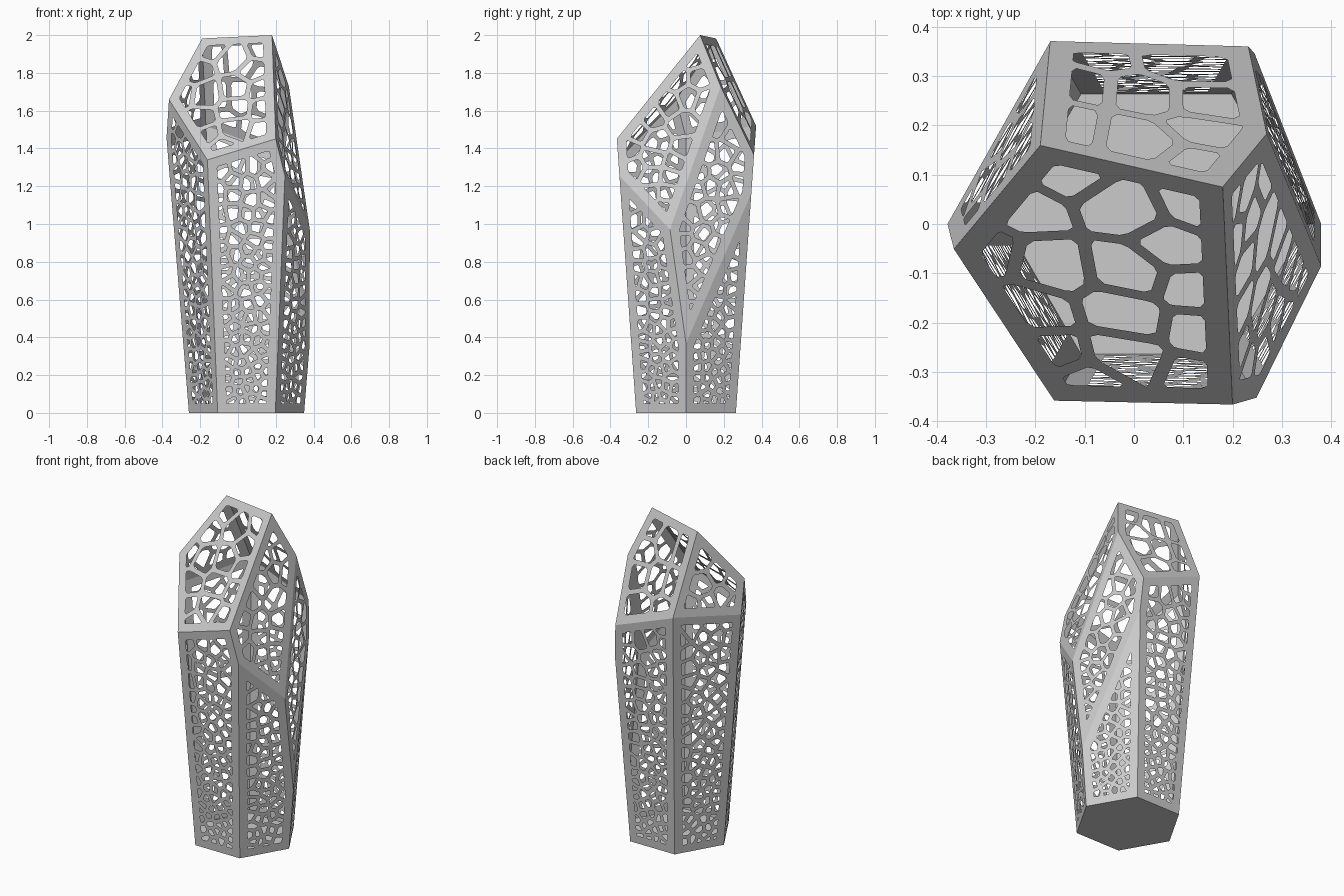
import bpy, bmesh, random
from math import cos, sin, radians
from mathutils import Vector as V
from mathutils.geometry import delaunay_2d_cdt

if "Cube" in bpy.data.objects:
    bpy.data.objects.remove(bpy.data.objects["Cube"])

random.seed(7)
MARGIN = 0.05        # solid frame round every facet
HALF_STRUT = 0.0115  # half the width of the lattice bars
CENTRE = V((0.04, 0, 0.8))


def clip(poly, co, no):
    """Keep the part of a convex polygon behind a plane."""
    out = []
    for i, a in enumerate(poly):
        b = poly[(i + 1) % len(poly)]
        da, db = (a - co).dot(no), (b - co).dot(no)
        if da <= 0:
            out.append(a)
        if da * db < 0:
            out.append(a.lerp(b, da / (da - db)))
    return out


def plane3(a, b, c):
    a, b, c = V(a), V(b), V(c)
    n = (b - a).cross(c - a).normalized()
    return a, (n if (a - CENTRE).dot(n) > 0 else -n)


# Flaring hexagonal body planes
body = []
for k in range(6):
    a = radians(30 + 60 * k)
    d = V((cos(a), sin(a), 0))
    body.append((V((0.045, 0, 0)) + d * 0.264, (d - V((0, 0, 0.0705))).normalized()))
base = (V((0, 0, 0)), V((0, 0, -1)))

# Slanted crystal cuts: front, back, left, front right, back right
cuts = [
    plane3((-0.162, -0.358, 1.34), (0.2, -0.367, 1.45), (0.18, 0.075, 2.0)),
    plane3((-0.19, 0.16, 1.981), (0.18, 0.075, 2.0), (-0.17, 0.371, 1.52)),
    plane3((-0.365, -0.05, 1.658), (-0.19, 0.16, 1.981), (-0.17, 0.371, 1.52)),
    plane3((0.2, -0.367, 1.45), (0.18, 0.075, 2.0), (0.38, -0.085, 0.97)),
    plane3((0.27, 0.18, 1.738), (0.38, -0.085, 0.97), (0.38, 0, 0.36)),
]
planes = body + [base] + cuts


def facet(plane):
    """Outline of one facet plus its in-plane axes."""
    co, no = plane
    u = (V((0, 0, 1)) if abs(no.z) < 0.99 else V((1, 0, 0))).cross(no).normalized()
    v = no.cross(u)
    poly = [co + u * x + v * y for x, y in ((-4, -4), (4, -4), (4, 4), (-4, 4))]
    for p in planes:
        if p is not plane:
            poly = clip(poly, *p)
    clean = [p for i, p in enumerate(poly) if (p - poly[i - 1]).length > 1e-3]
    return clean, u, v


def area(poly):
    return sum(((poly[i] - poly[0]).cross(poly[i + 1] - poly[0]).length / 2
                for i in range(1, len(poly) - 1)), 0.0)


def cells(poly, no, u, v, scale):
    """Voronoi openings, small near the ground and larger higher up."""
    inner, bounds = poly, []
    for i, a in enumerate(poly):
        e = (poly[(i + 1) % len(poly)] - a).normalized().cross(no)
        bounds.append((a - e * MARGIN, e))
        inner = clip(inner, *bounds[-1])
    o = poly[0]
    xs = [(p - o).dot(u) for p in inner]
    ys = [(p - o).dot(v) for p in inner]
    seeds = []
    for _ in range(2500):
        p = o + u * random.uniform(min(xs), max(xs)) + v * random.uniform(min(ys), max(ys))
        gap = (0.047 + 0.035 * p.z) * scale
        if all((p - c).dot(e) < 0 for c, e in bounds) and \
                all((p - s).length > gap * 0.78 for s, g in seeds):
            seeds.append((p, gap))
    holes = []
    for s, g in seeds:
        c = inner
        for t, _ in seeds:
            if t is not s and c and (t - s).length < 5 * g:
                n = (t - s).normalized()
                c = clip(c, (s + t) / 2 - n * HALF_STRUT * scale ** 0.5, n)
        c = [p for i, p in enumerate(c) if (p - c[i - 1]).length > 1e-3]
        if len(c) > 2 and area(c) > 1.2e-4:
            # softened corners
            r = []
            for i, p in enumerate(c):
                r += [p.lerp(c[i - 1], 0.12), p.lerp(c[(i + 1) % len(c)], 0.12)]
            holes.append(r)
    return holes


def build(name, items):
    bm = bmesh.new()
    for plane, scale in items:
        poly, u, v = facet(plane)
        holes = cells(poly, plane[1], u, v, scale) if scale else []
        pts, faces = [], []
        for loop in [poly] + holes:
            faces.append(list(range(len(pts), len(pts) + len(loop))))
            pts += [V(((p - poly[0]).dot(u), (p - poly[0]).dot(v))) for p in loop]
        co, _, tris, _, _, src = delaunay_2d_cdt(pts, [], faces, 1, 1e-5)
        verts = [bm.verts.new(poly[0] + u * p.x + v * p.y) for p in co]
        for t, s in zip(tris, src):
            if list(s) == [0]:
                bm.faces.new([verts[i] for i in t])
    bmesh.ops.remove_doubles(bm, verts=bm.verts, dist=1e-5)
    loose = [w for w in bm.verts if not w.link_faces]
    bmesh.ops.delete(bm, geom=loose, context='VERTS')
    me = bpy.data.meshes.new(name)
    bm.to_mesh(me)
    bm.free()
    bpy.context.collection.objects.link(bpy.data.objects.new(name, me))


# Lattice side walls, lattice crown and solid floor
build("side_walls", [(p, 1.0) for p in body])
build("crown_facets", list(zip(cuts, (1.55, 1.6, 1.2, 1.15, 1.1))))
build("base_plate", [(base, 0)])
